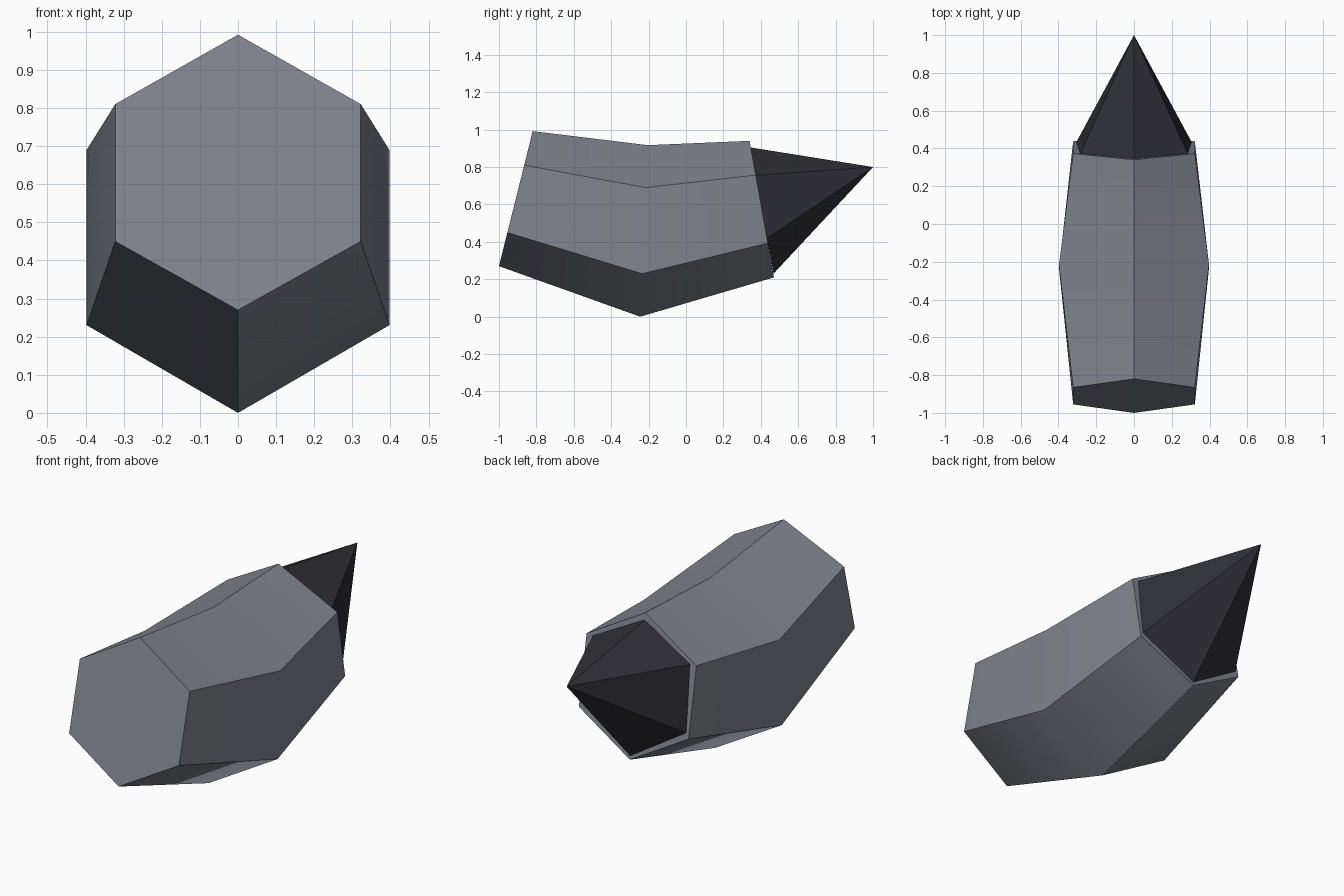
import bpy, bmesh, math

if "Cube" in bpy.data.objects:
    bpy.data.objects.remove(bpy.data.objects["Cube"])


def material(name, rgb):
    m = bpy.data.materials.new(name)
    m.diffuse_color = (*rgb, 1)
    m.use_nodes = True
    m.node_tree.nodes["Principled BSDF"].inputs["Base Color"].default_value = m.diffuse_color
    return m


def hex_ring(bm, top, upper, lower, bottom):
    """Mirrored hexagon: top and bottom are (y, z), the others (x, y, z)."""
    mirror = lambda p: (-p[0], p[1], p[2])
    pts = [(0, *top), upper, lower, (0, *bottom), mirror(lower), mirror(upper)]
    return [bm.verts.new(p) for p in pts]


def bridge(bm, a, b):
    for i in range(6):
        j = (i + 1) % 6
        bm.faces.new((a[i], a[j], b[j], b[i]))


def finish(bm, name, mat):
    bmesh.ops.recalc_face_normals(bm, faces=bm.faces[:])
    me = bpy.data.meshes.new(name)
    bm.to_mesh(me)
    bm.free()
    me.materials.append(mat)
    ob = bpy.data.objects.new(name, me)
    bpy.context.collection.objects.link(ob)
    return ob


grey = material("slate grey", (0.22, 0.23, 0.27))
dark = material("dark charcoal", (0.029, 0.029, 0.038))

# Bent hexagonal body, widest in the middle
bm = bmesh.new()
front = hex_ring(bm, (-0.82, 0.992), (0.322, -0.865, 0.81), (0.322, -0.955, 0.45), (-1.0, 0.27))
middle = hex_ring(bm, (-0.205, 0.917), (0.397, -0.215, 0.69), (0.397, -0.235, 0.23), (-0.245, 0.0))
back = hex_ring(bm, (0.34, 0.94), (0.322, 0.373, 0.757), (0.322, 0.438, 0.393), (0.47, 0.21))
bridge(bm, front, middle)
bridge(bm, middle, back)
bm.faces.new(front)
bm.faces.new(back)
body = finish(bm, "body", grey)
bpy.context.view_layer.objects.active = body
body.select_set(True)
bpy.ops.object.shade_smooth_by_angle(angle=math.radians(40))

# Pointed spike on the rear face
bm = bmesh.new()
base = hex_ring(bm, (0.344, 0.905), (0.285, 0.372, 0.755), (0.305, 0.434, 0.42), (0.468, 0.23))
tip = bm.verts.new((0, 1.0, 0.80))
for i in range(6):
    bm.faces.new((base[i], base[(i + 1) % 6], tip))
bm.faces.new(base)
finish(bm, "rear_spike", dark)
